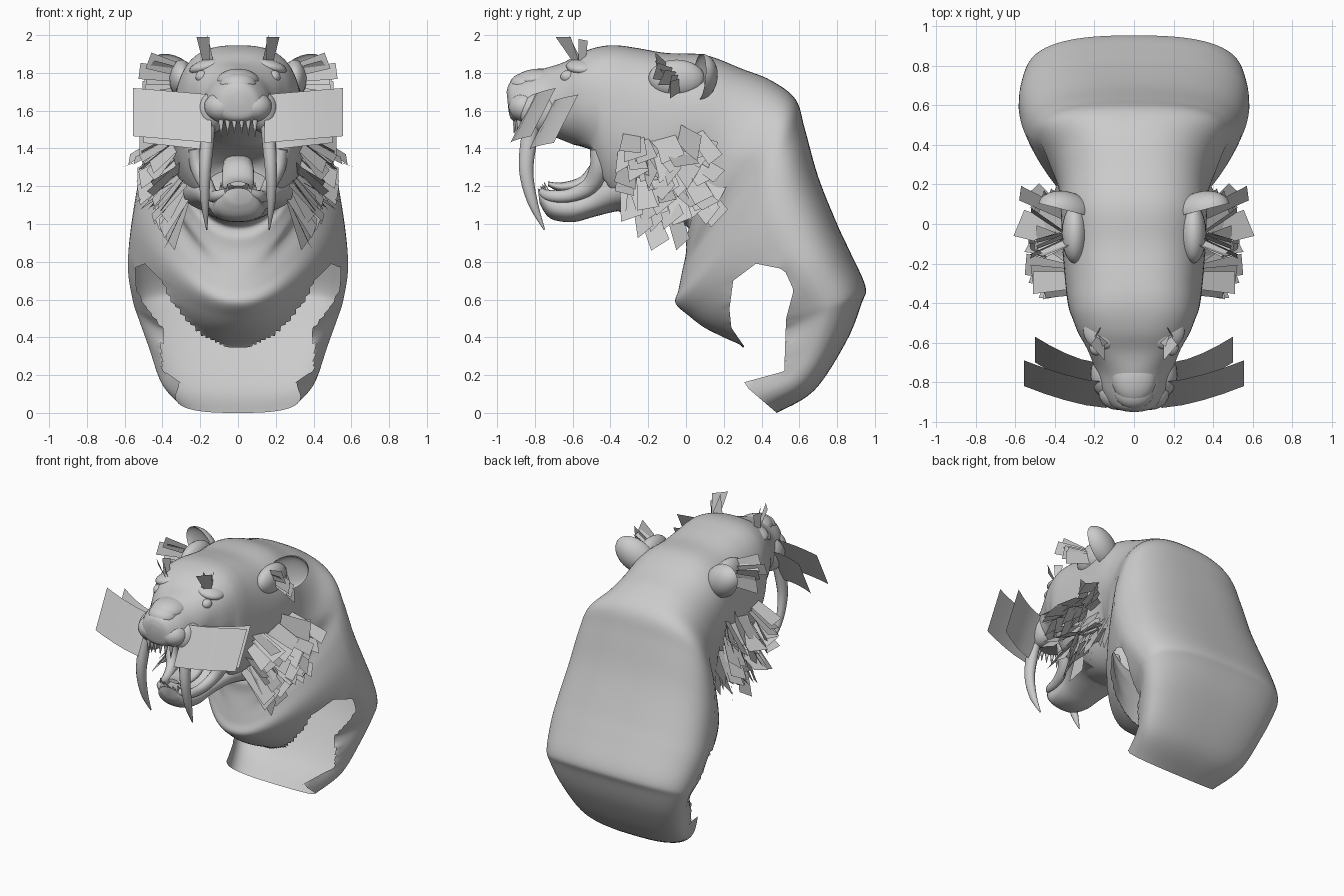
import bpy, bmesh, math, random
from mathutils import Vector, Matrix

if "Cube" in bpy.data.objects:
    bpy.data.objects.remove(bpy.data.objects["Cube"])

random.seed(11)
grey = bpy.data.materials.new("plain_grey")
grey.diffuse_color = (0.6, 0.6, 0.6, 1)
grey.use_nodes = True
grey.node_tree.nodes["Principled BSDF"].inputs["Base Color"].default_value = grey.diffuse_color


def finish(name, bm, mirror=False, smooth=True, recalc=True):
    if recalc:
        bmesh.ops.recalc_face_normals(bm, faces=bm.faces)
    me = bpy.data.meshes.new(name)
    bm.to_mesh(me)
    bm.free()
    me.materials.append(grey)
    ob = bpy.data.objects.new(name, me)
    bpy.context.collection.objects.link(ob)
    if smooth:
        bpy.ops.object.select_all(action='DESELECT')
        ob.select_set(True)
        bpy.context.view_layer.objects.active = ob
        bpy.ops.object.shade_smooth_by_angle(angle=math.radians(50))
    if mirror:
        ob.modifiers.new("mirror", 'MIRROR').use_clip = False
    return ob


def spline(rows, steps):
    """Smooth interpolation through rows of numbers."""
    out = []
    for i in range(len(rows) - 1):
        p = [rows[max(0, min(len(rows) - 1, i + k))] for k in (-1, 0, 1, 2)]
        for s in range(steps):
            t = s / steps
            out.append([0.5 * (2 * b + (c - a) * t + (2 * a - 5 * b + 4 * c - d) * t * t
                               + (3 * b - a - 3 * c + d) * t ** 3) for a, b, c, d in zip(*p)])
    out.append(list(rows[-1]))
    return out


def skin(bm, rings, caps):
    for r, q in zip(rings, rings[1:]):
        for k in range(len(r)):
            bm.faces.new((r[k - 1], r[k], q[k], q[k - 1]))
    for i in caps:
        bm.faces.new(rings[i])


def loft(rows, steps, sides, caps):
    """Row: top y, top z, bottom y, bottom z, half width, widest height, top roundness, bottom taper."""
    bm = bmesh.new()
    rings = []
    for ty, tz, by, bz, w, m, power, taper in spline(rows, steps):
        ring = []
        for k in range(sides):
            a = 2 * math.pi * k / sides
            p = power if math.cos(a) > 0 else .9
            s, c = (math.copysign(abs(f) ** p, f) for f in (math.sin(a), math.cos(a)))
            f = m + c * (1 - m if c > 0 else m)
            x = w * s * (1 - taper * max(0, -c))
            ring.append(bm.verts.new((x, by + f * (ty - by), bz + f * (tz - bz))))
        rings.append(ring)
    skin(bm, rings, caps)
    return bm


def tube(bm, rows, steps, sides):
    """Sweep of round sections: x, y, z, radius."""
    rows = spline(rows, steps)
    rings = []
    for i, (x, y, z, r) in enumerate(rows):
        d = Vector(rows[min(i + 1, len(rows) - 1)][:3]) - Vector(rows[max(i - 1, 0)][:3])
        u = d.cross(Vector((1, 0, 0))).normalized()
        v = d.cross(u).normalized()
        rings.append([bm.verts.new(Vector((x, y, z)) + r * (u * math.cos(a) + v * .85 * math.sin(a)))
                      for a in (2 * math.pi * k / sides for k in range(sides))])
    skin(bm, rings, (0, -1))


def ball(bm, loc, size, rot=None, u=20, v=12):
    m = Matrix.Translation(loc) @ (rot or Matrix()) @ Matrix.Diagonal((*size, 1))
    return bmesh.ops.create_uvsphere(bm, u_segments=u, v_segments=v, radius=1, matrix=m)['verts']


def cone(bm, base, tip, r):
    d = Vector(tip) - Vector(base)
    m = Matrix.Translation((Vector(base) + Vector(tip)) / 2) @ d.to_track_quat('Z', 'Y').to_matrix().to_4x4()
    bmesh.ops.create_cone(bm, cap_ends=True, segments=8, radius1=r, radius2=r * .1, depth=d.length, matrix=m)


def card(bm, *pts):
    bm.faces.new([bm.verts.new(p) for p in pts])


# Head, neck and shoulders as one shell
muzzle, face, skull, neck, chest, rump = ((.4, 1, 0), (.5, .78, 0), (.5, .75, .06), (.58, .8, .2),
                                          (.69, .75, .38), (.7, .72, .2))
body = [
    (-.95, 1.70, -.94, 1.60, .05, *muzzle), (-.93, 1.75, -.92, 1.55, .11, *muzzle),
    (-.86, 1.78, -.84, 1.52, .16, *muzzle), (-.76, 1.82, -.72, 1.47, .195, *muzzle),
    (-.65, 1.855, -.62, 1.43, .235, *face), (-.55, 1.91, -.56, 1.40, .28, *face),
    (-.45, 1.94, -.51, 1.33, .31, *skull), (-.36, 1.945, -.49, 1.22, .33, *skull),
    (-.25, 1.93, -.40, 1.09, .345, *skull), (-.10, 1.905, -.20, 1.02, .36, *skull),
    (.10, 1.895, 0, .99, .37, *neck), (.30, 1.82, 0, .92, .38, *neck),
    (.45, 1.76, 0, .85, .41, *neck), (.58, 1.66, -.02, .75, .465, *chest),
    (.63, 1.50, -.04, .65, .515, *chest), (.70, 1.25, -.055, .58, .555, *chest),
    (.80, 1.0, .02, .51, .58, *chest), (.87, .85, .10, .45, .58, *chest),
    (.95, .67, .20, .40, .555, *chest), (.93, .58, .30, .35, .53, *chest),
    (.85, .38, .30, .30, .475, *rump), (.68, .12, .28, .30, .41, *rump), (.48, 0, .12, .31, .33, *rump)]
bm = loft(body, 6, 96, (0,))

# Leg openings and open underside, with the rim snapped to a clean outline
hole = [Vector(p) for p in ((.31, .35), (.24, .45), (.23, .55), (.25, .70), (.37, .79), (.52, .76), (.57, .65),
                            (.53, .5), (.52, .22), (.30, .16), (.1, .2), (.1, .34), (.27, .33))]
edges = list(zip(hole, hole[1:] + hole[:1]))


def inside(p):
    hits = [p.x < (b.x - a.x) * (p.y - a.y) / (b.y - a.y) + a.x for a, b in edges if (a.y > p.y) != (b.y > p.y)]
    return sum(hits) % 2 == 1


def nearest(p):
    pts = [a + (b - a) * max(0, min(1, (p - a).dot(b - a) / (b - a).length_squared)) for a, b in edges]
    return min(pts, key=lambda q: (q - p).length)


gone = [f for f in bm.faces if inside(f.calc_center_median().yz)]
bmesh.ops.delete(bm, geom=gone, context='FACES')
for v in bm.verts:
    if v.is_boundary:
        q = nearest(v.co.yz)
        if (q - v.co.yz).length < .035:
            v.co.y, v.co.z = q
# Hollow at the back of the mouth
for v in bm.verts:
    if -.60 < v.co.y < -.36 and 1.14 < v.co.z < 1.42 and abs(v.co.x) < .22:
        v.co.y += .17 * (1 - (v.co.x / .22) ** 2) * math.sin(math.pi * (v.co.z - 1.14) / .28)
finish("head_and_shoulders", bm)

# Lower jaw
plain = (.5, .85, 0)
jaw = [(-.785, 1.19, -.775, 1.11, .07), (-.74, 1.165, -.72, 1.03, .12), (-.64, 1.15, -.60, 1.01, .14),
       (-.54, 1.17, -.48, 1.04, .16), (-.45, 1.23, -.34, 1.07, .22), (-.36, 1.28, -.2, 1.05, .29)]
finish("lower_jaw", loft([r + plain for r in jaw], 4, 32, (0, -1)))

# Jaw sides rising to the mouth corners
bm = bmesh.new()
tube(bm, [(.06, -.765, 1.17, .02), (.11, -.72, 1.15, .03), (.135, -.62, 1.15, .035), (.165, -.51, 1.20, .045),
          (.21, -.46, 1.30, .05), (.23, -.47, 1.40, .04)], 4, 12)
finish("jaw_lip", bm, mirror=True)

# Tongue
tongue = [(-.73, 1.225, -.73, 1.20, .04), (-.66, 1.22, -.66, 1.17, .075), (-.56, 1.25, -.55, 1.18, .085),
          (-.49, 1.33, -.46, 1.22, .085), (-.40, 1.37, -.36, 1.24, .08)]
finish("tongue", loft([r + plain for r in tongue], 4, 20, (0, -1)))

# Nose and muzzle pads
bm = bmesh.new()
ball(bm, (0, -.85, 1.735), (.10, .085, .065))
ball(bm, (0, -.77, 1.755), (.115, .14, .068))
finish("nose", bm)
bm = bmesh.new()
ball(bm, (.085, -.85, 1.62), (.095, .09, .08))
ball(bm, (.14, -.76, 1.59), (.08, .12, .11))
finish("muzzle_pad", bm, mirror=True)

# Eyes and brows
bm = bmesh.new()
ball(bm, (.19, -.625, 1.78), (.035, .04, .034))
finish("eye", bm, mirror=True)
bm = bmesh.new()
ball(bm, (.16, -.54, 1.835), (.10, .095, .04), Matrix.Rotation(.25, 4, 'Y'))
finish("brow", bm, mirror=True)

# Ears: pointed cups merging with the skull, hollow at the front
bm = bmesh.new()
rot = Matrix.Rotation(.25, 4, 'Z') @ Matrix.Rotation(-.6, 4, 'Y')
mid = Vector((.345, .07, 1.775))
verts = ball(bm, mid, (.155, .095, .11), rot, 24, 16)
front = rot.to_3x3() @ Vector((0, -1, 0))
for v in verts:
    depth = (v.co - mid).dot(front)
    if depth > 0:
        v.co -= front * depth * 1.35
finish("ear", bm, mirror=True)
bm = bmesh.new()
ball(bm, (.30, -.05, 1.77), (.065, .15, .10))
finish("ear_root", bm, mirror=True)

# Sabre teeth
bm = bmesh.new()
tube(bm, [(.15, -.80, 1.60, .045), (.165, -.835, 1.42, .043), (.175, -.845, 1.27, .037),
          (.175, -.81, 1.11, .026), (.165, -.75, .97, .004)], 5, 14)
finish("sabre_tooth", bm, mirror=True)

# Small teeth
bm = bmesh.new()
for i in range(3):
    x = .02 + .035 * i
    cone(bm, (x, -.90 + .01 * i, 1.57), (x, -.91 + .01 * i, 1.48 - .01 * i), .018)
    cone(bm, (x, -.75 + .01 * i, 1.16), (x, -.77 + .01 * i, 1.20 + .01 * i), .014)
finish("small_teeth", bm, mirror=True)

# Whisker cards, gently curved
bm = bmesh.new()
for x0, x1, y, z, back in ((.14, .555, -.80, 1.685, .0), (.19, .50, -.70, 1.65, .02)):
    def rung(t):
        x = x0 + (x1 - x0) * t
        yy, zz = y + (.11 + back) * t ** 1.5, z + .035 * t
        return (x, yy, zz), (x, yy - .13, zz - .255)
    for i in range(4):
        (a, b), (c, d) = rung(i / 4), rung((i + 1) / 4)
        card(bm, a, b, d, c)
bmesh.ops.remove_doubles(bm, verts=bm.verts, dist=1e-4)
finish("whisker_cards", bm, mirror=True, recalc=False)

# Brow hair cards
bm = bmesh.new()
card(bm, (.15, -.60, 1.86), (.19, -.57, 1.87), (.22, -.61, 1.99), (.15, -.69, 1.99))
card(bm, (.13, -.60, 1.86), (.18, -.56, 1.88), (.16, -.62, 2.0))
card(bm, (.19, -.57, 1.86), (.17, -.53, 1.88), (.17, -.52, 1.97), (.20, -.57, 1.98))
finish("brow_hair", bm, mirror=True, smooth=False, recalc=False)


def tuft(bm, root, d, length, width, across):
    """One hair card from root along d, spread sideways."""
    root, d = Vector(root), Vector(d).normalized()
    side = d.cross(Vector(across)).normalized()
    a, b = side * width * .4, side * width * .5
    card(bm, root - a, root + a, root + d * length + b, root + d * length * random.uniform(.85, 1) - b)


# Ear hair
bm = bmesh.new()
for i in range(6):
    tuft(bm, (.34, -.03 - .015 * i, 1.735 + .018 * i), (1, random.uniform(-.5, -.1), -.15 + .09 * i),
         random.uniform(.15, .21), .09, (random.uniform(-.3, .3), -1, random.uniform(-.8, .8)))
finish("ear_hair", bm, mirror=True, smooth=False, recalc=False)

# Cheek mane, fanning out, down and back around the cheek
bm = bmesh.new()
for i in range(56):
    t, h = ((i * .618) % 1), random.random()
    y, z = -.32 + .38 * t, 1.13 + .36 * h
    root = (.26 + .07 * h + .03 * t, y, z)
    d = (random.uniform(.25, .75) + .3 * h, random.uniform(-.25, .2) + .6 * t, random.uniform(-1, -.5) + .5 * h * t)
    tuft(bm, root, d, random.uniform(.18, .30), random.uniform(.09, .15),
         (random.uniform(.6, 1), random.uniform(-.7, .4), random.uniform(0, .5)))
finish("cheek_mane", bm, mirror=True, smooth=False, recalc=False)
